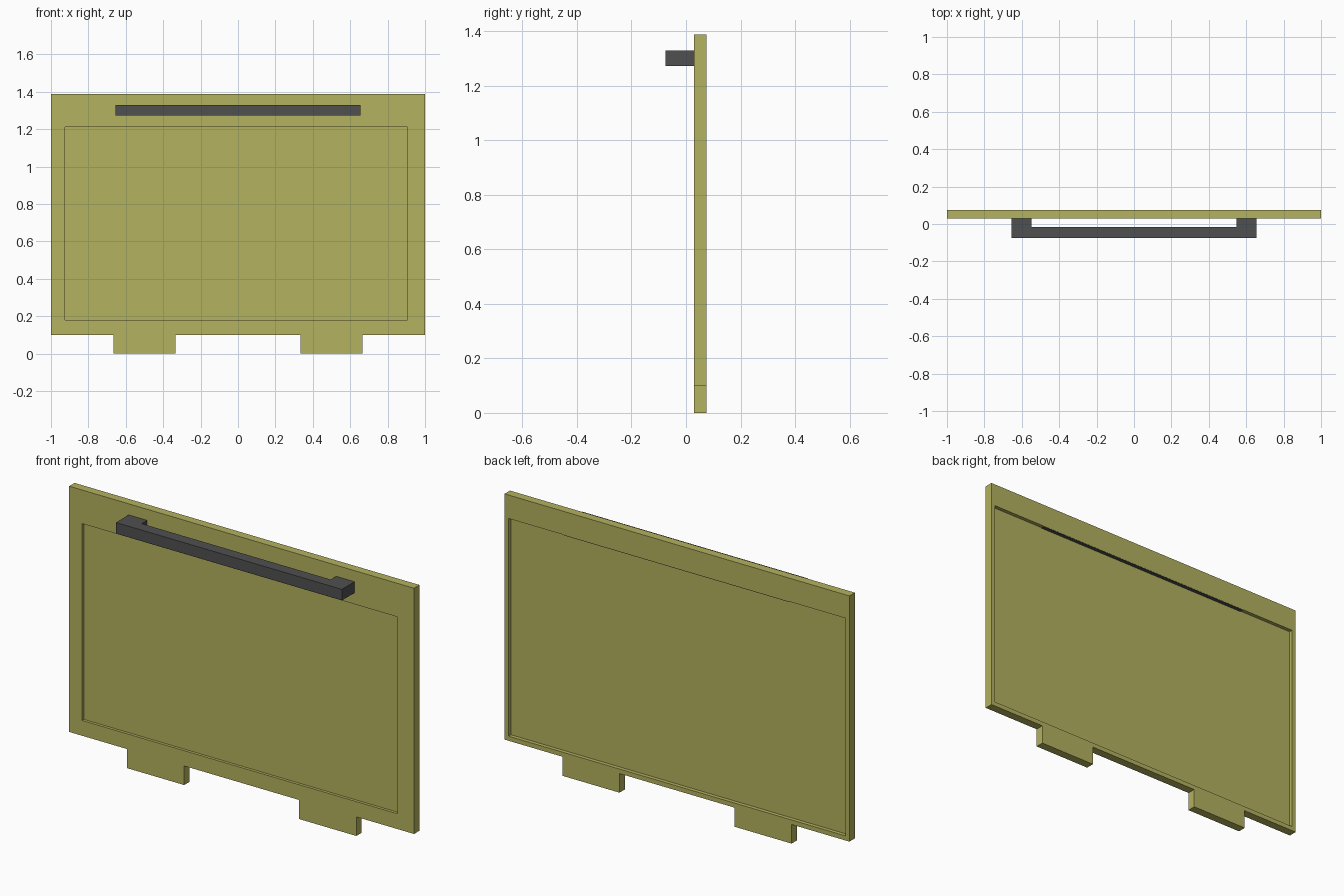
import bpy, bmesh

if "Cube" in bpy.data.objects:
    bpy.data.objects.remove(bpy.data.objects["Cube"])


def material(name, rgb):
    m = bpy.data.materials.new(name)
    m.diffuse_color = (*rgb, 1)
    m.use_nodes = True
    m.node_tree.nodes["Principled BSDF"].inputs["Base Color"].default_value = m.diffuse_color
    return m


olive = material("olive", (0.456, 0.445, 0.114))
charcoal = material("charcoal", (0.08, 0.08, 0.08))


def prism(name, pts, axis, lo, hi, mat=None):
    """Extrude a 2D outline along 'y' (points are x, z) or 'z' (points are x, y)."""
    put = (lambda a, b, t: (a, t, b)) if axis == "y" else (lambda a, b, t: (a, b, t))
    bm = bmesh.new()
    face = bm.faces.new([bm.verts.new(put(a, b, lo)) for a, b in pts])
    new = bmesh.ops.extrude_face_region(bm, geom=[face])["geom"]
    shift = put(0, 0, hi - lo)
    bmesh.ops.translate(bm, vec=shift, verts=[v for v in new if isinstance(v, bmesh.types.BMVert)])
    bmesh.ops.recalc_face_normals(bm, faces=bm.faces)
    me = bpy.data.meshes.new(name)
    bm.to_mesh(me)
    bm.free()
    ob = bpy.data.objects.new(name, me)
    bpy.context.collection.objects.link(ob)
    if mat:
        me.materials.append(mat)
    return ob


def rect(a0, b0, a1, b1):
    return [(a0, b0), (a1, b0), (a1, b1), (a0, b1)]


FRONT, BACK = 0.03, 0.075

# Door panel with two hinge tabs along the bottom
half = [(0.333, 0.1), (0.333, 0), (0.665, 0), (0.665, 0.1), (1, 0.1), (1, 1.388)]
panel = prism("door_panel", half + [(-x, z) for x, z in reversed(half)], "y", FRONT, BACK, olive)

# Shallow recesses in the front and back faces
for name, outline, lo, hi in (
    ("front_recess_cutter", rect(-0.925, 0.18, 0.905, 1.212), FRONT - 0.1, FRONT + 0.015),
    ("back_recess_cutter", rect(-0.977, 0.124, 0.977, 1.265), BACK - 0.02, BACK + 0.1),
):
    cutter = prism(name, outline, "y", lo, hi, olive)
    cutter.hide_render = True
    cutter.hide_viewport = True
    cutter.display_type = "WIRE"
    mod = panel.modifiers.new(name, "BOOLEAN")
    mod.operation = "DIFFERENCE"
    mod.solver = "EXACT"
    mod.object = cutter

# U-shaped bar handle
side = [(0.655, -0.075), (0.655, FRONT), (0.548, FRONT), (0.548, -0.015)]
prism("handle", side + [(-x, y) for x, y in reversed(side)], "z", 1.272, 1.33, charcoal)

# Handle fixing strip showing under the top edge of the back recess
prism("handle_strip", rect(-0.655, 1.262, 0.655, 1.268), "y", 0.054, 0.074, charcoal)
